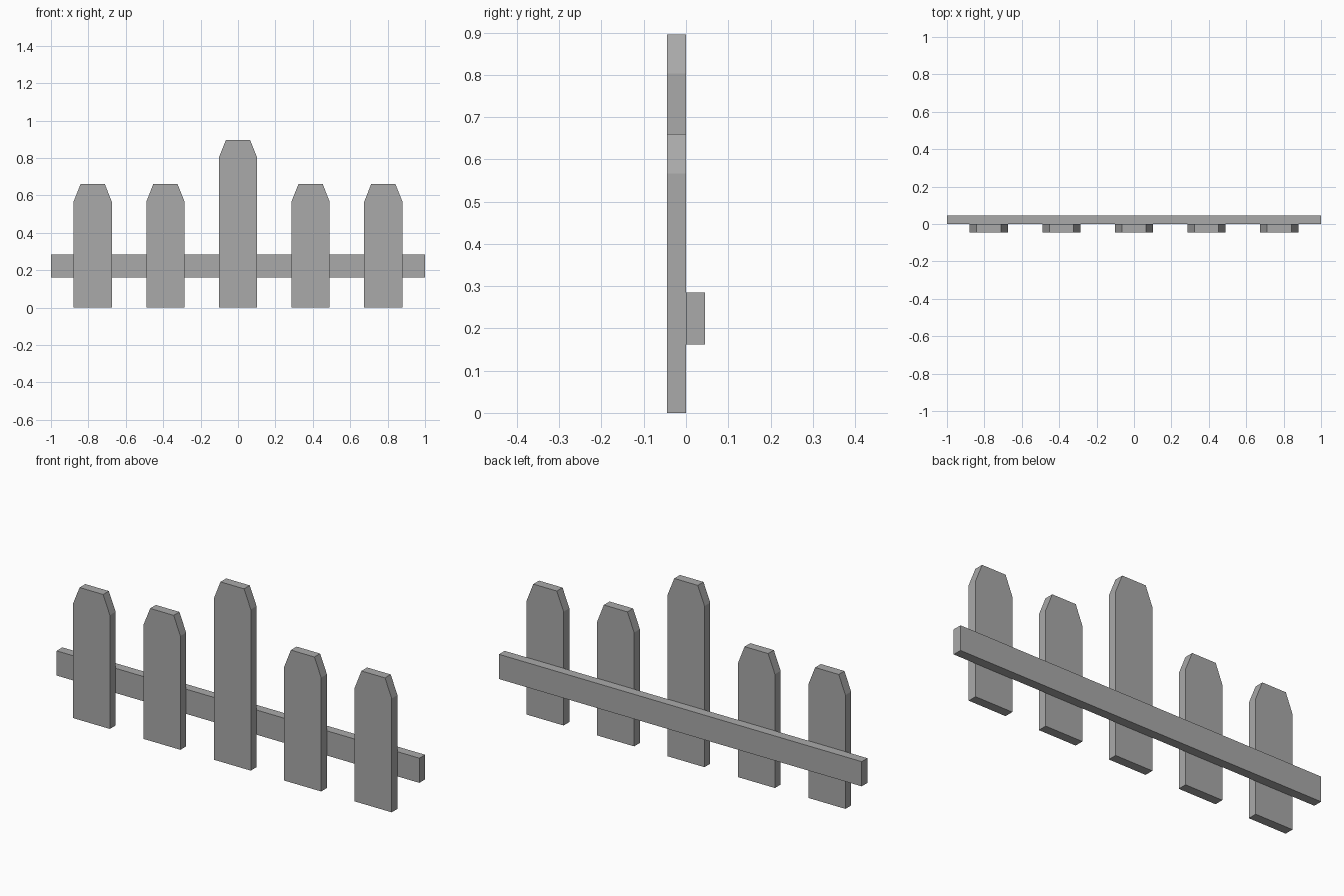
import bpy
import bmesh
from mathutils import Vector

cube = bpy.data.objects.get("Cube")
if cube:
    bpy.data.objects.remove(cube, do_unlink=True)

THICKNESS = 0.045

# Single flat grey
grey = bpy.data.materials.new("grey")
grey.use_nodes = True
colour = (0.4, 0.4, 0.4, 1)
grey.diffuse_color = colour
grey.node_tree.nodes["Principled BSDF"].inputs["Base Color"].default_value = colour


def extruded_board(name, profile, x, y):
    """Extrude an (x, z) outline backwards from y by the board thickness."""
    bm = bmesh.new()
    face = bm.faces.new([bm.verts.new((px, 0, pz)) for px, pz in profile])
    result = bmesh.ops.extrude_face_region(bm, geom=[face])
    moved = [v for v in result["geom"] if isinstance(v, bmesh.types.BMVert)]
    bmesh.ops.translate(bm, verts=moved, vec=Vector((0, THICKNESS, 0)))
    bmesh.ops.recalc_face_normals(bm, faces=bm.faces)
    mesh = bpy.data.meshes.new(name)
    bm.to_mesh(mesh)
    bm.free()
    mesh.materials.append(grey)
    obj = bpy.data.objects.new(name, mesh)
    obj.location = (x, y, 0)
    bpy.context.collection.objects.link(obj)
    return obj


def picket(name, x, height):
    """Upright board with clipped top corners."""
    half, tip, shoulder = 0.102, 0.065, height - 0.093
    right = [(half, 0), (half, shoulder), (tip, height)]
    left = [(-px, pz) for px, pz in reversed(right)]
    return extruded_board(name, right + left, x, -THICKNESS)


# Pickets: tall one in the middle, two shorter ones each side
picket("middle_picket", 0, 0.896)
for side, sign in (("left", 1), ("right", -1)):
    picket(side + "_inner_picket", sign * 0.388, 0.66)
    picket(side + "_outer_picket", sign * 0.777, 0.66)

# Cross rail behind the pickets
low, high = 0.162, 0.285
extruded_board("back_rail", [(-1, low), (1, low), (1, high), (-1, high)], 0, 0)
